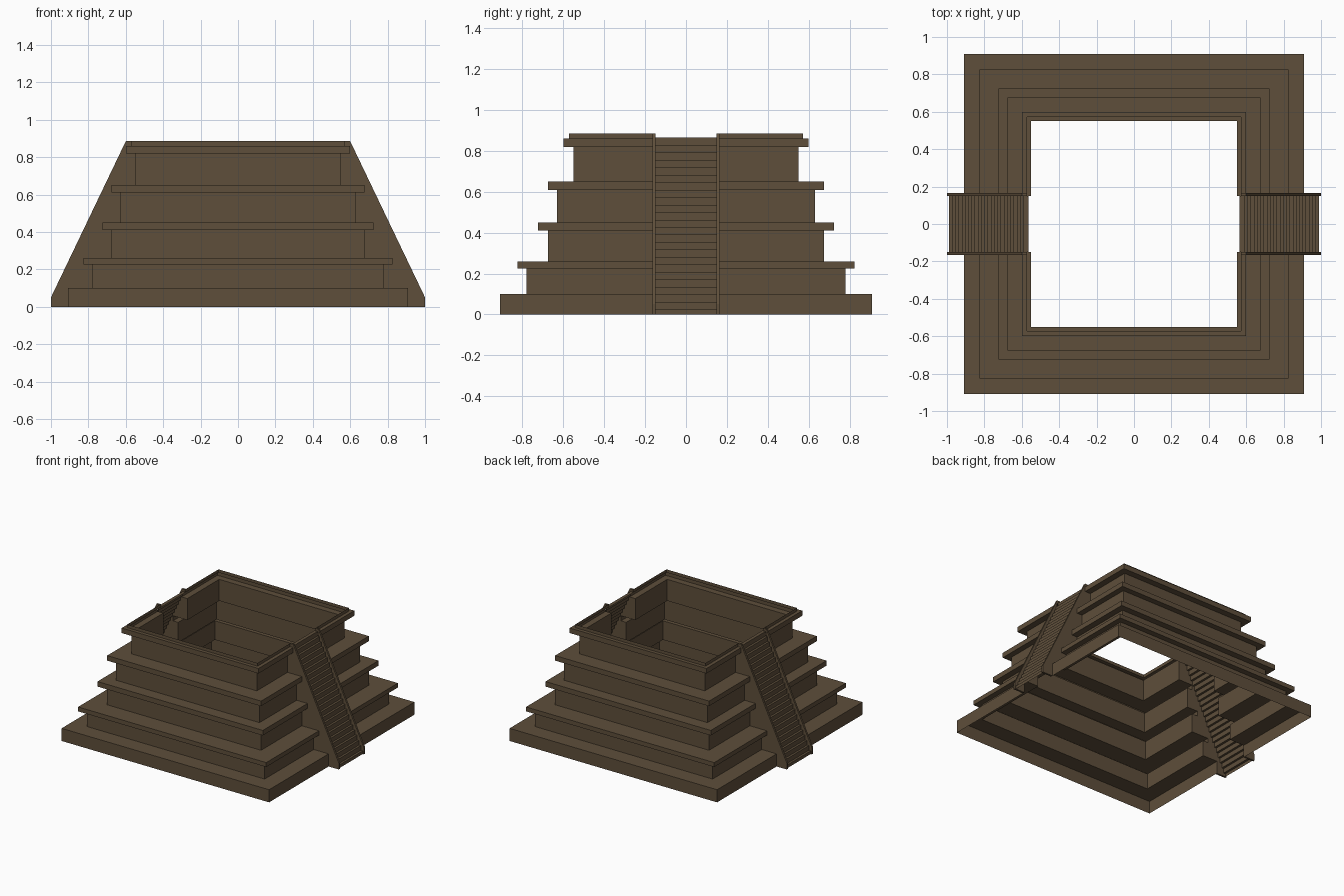
import bpy, bmesh

if "Cube" in bpy.data.objects:
    bpy.data.objects.remove(bpy.data.objects["Cube"])

CUT = 0.165      # half width of the stair opening in the terraces
STAIR = 0.15     # half width of the treads

mat = bpy.data.materials.new("brown_stone")
mat.diffuse_color = (0.112, 0.077, 0.043, 1)
mat.use_nodes = True
mat.node_tree.nodes["Principled BSDF"].inputs["Base Color"].default_value = mat.diffuse_color


def make(name, bm):
    me = bpy.data.meshes.new(name)
    bm.to_mesh(me)
    bm.free()
    me.materials.append(mat)
    ob = bpy.data.objects.new(name, me)
    bpy.context.collection.objects.link(ob)
    return ob


def skin(bm, rows):
    """Quads between consecutive rows of points."""
    vs = [[bm.verts.new(p) for p in row] for row in rows]
    for a, b in zip(vs, vs[1:]):
        for i in range(len(a) - 1):
            bm.faces.new((a[i], a[i + 1], b[i + 1], b[i]))


def terrace(name, profile):
    """Square hollow band, open where the two stairs pass."""
    bm = bmesh.new()
    for s in (1, -1):
        skin(bm, [[(-s * r, -s * CUT, z), (-s * r, -s * r, z),
                   (s * r, -s * r, z), (s * r, -s * CUT, z)] for r, z in profile])
    return make(name, bm)


# Terraces: (half width, bottom, top), alternating recessed walls and slabs
bands = [("base", 0.91, 0, 0.10),
         ("wall_1", 0.78, 0.10, 0.225), ("slab_1", 0.825, 0.225, 0.26),
         ("wall_2", 0.675, 0.26, 0.41), ("slab_2", 0.725, 0.41, 0.45),
         ("wall_3", 0.63, 0.45, 0.61), ("slab_3", 0.675, 0.61, 0.65),
         ("wall_4", 0.55, 0.65, 0.82), ("slab_4", 0.60, 0.82, 0.86),
         ("top_rim", 0.572, 0.86, 0.885)]
outline = []
for i, (name, r, z0, z1) in enumerate(bands):
    prof = [(r, z0), (r, z1)]
    outline += prof
    if i + 1 < len(bands):            # ledge or soffit to the next band
        prof.append((bands[i + 1][1], z1))
    terrace(name, prof)

# Stair step profile
N = 23
steps = [(0.99, 0.0)]
for i in range(N + 1):
    z = 0.025 + 0.84 * i / N
    steps += [(0.99 - 0.398 * i / N, z), (0.99 - 0.398 * (i + 1) / N, z)]
steps[-1] = (0.565, steps[-1][1])

# Flank profile: sloped outer edge, inner edge following the terraces
flank = [(1.0, 0.0), (1.0, 0.05), (0.60, 0.885)] + outline[::-1]

for side, s in (("right", 1), ("left", -1)):
    bm = bmesh.new()
    skin(bm, [[(s * x, -s * STAIR, z), (s * x, s * STAIR, z)] for x, z in steps])
    make(side + "_stair_steps", bm)

    for where, y0 in (("front", -CUT), ("back", STAIR)):
        bm = bmesh.new()
        f = bm.faces.new([bm.verts.new((s * x, y0, z)) for x, z in flank])
        ext = bmesh.ops.extrude_face_region(bm, geom=[f], use_keep_orig=True)
        bmesh.ops.translate(bm, vec=(0, CUT - STAIR, 0),
                            verts=[g for g in ext["geom"] if isinstance(g, bmesh.types.BMVert)])
        bmesh.ops.recalc_face_normals(bm, faces=bm.faces)
        make(side + "_stair_flank_" + where, bm)
